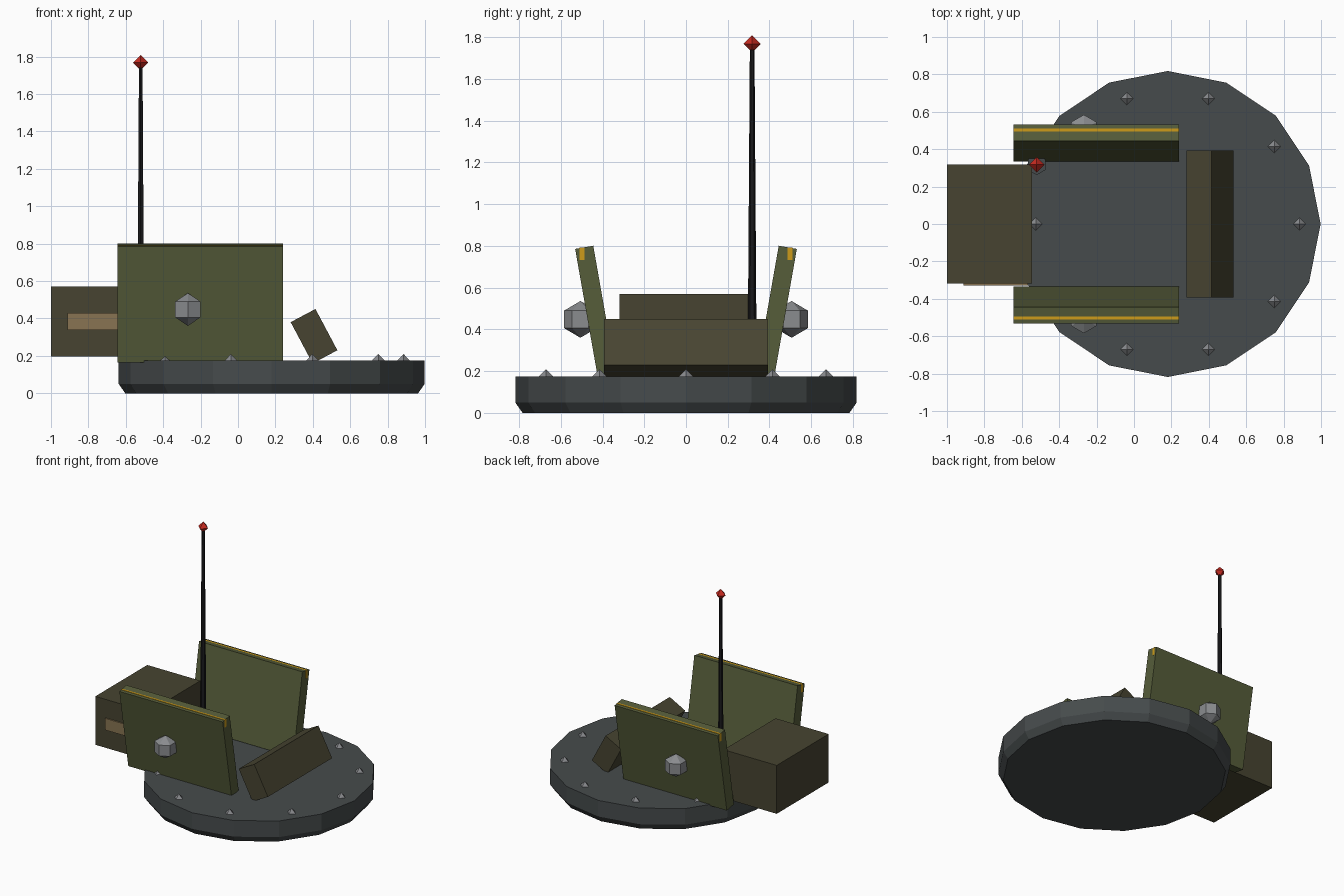
import bpy, bmesh, math
from mathutils import Matrix

if "Cube" in bpy.data.objects:
    bpy.data.objects.remove(bpy.data.objects["Cube"])


def material(name, rgb):
    """Flat colour given as sRGB 0-255, stored as linear."""
    m = bpy.data.materials.new(name)
    m.diffuse_color = [((c / 255 + 0.055) / 1.055) ** 2.4 for c in rgb] + [1]
    m.use_nodes = True
    m.node_tree.nodes["Principled BSDF"].inputs["Base Color"].default_value = m.diffuse_color
    return m


STEEL = material("dark_steel", (70, 75, 76))
OLIVE = material("olive_armour", (86, 93, 58))
DRAB = material("brown_drab", (71, 68, 49))
TAN = material("tan_strap", (136, 116, 82))
BOLT = material("bolt_grey", (138, 140, 143))
BLACK = material("antenna_black", (26, 26, 28))
RED = material("beacon_red", (200, 42, 32))
YELLOW = material("stripe_yellow", (205, 155, 25))


def finish(bm, name, mat, loc, rot_axis="X", angle=0):
    bmesh.ops.recalc_face_normals(bm, faces=bm.faces)
    me = bpy.data.meshes.new(name)
    bm.to_mesh(me)
    bm.free()
    me.materials.append(mat)
    ob = bpy.data.objects.new(name, me)
    ob.matrix_world = Matrix.Translation(loc) @ Matrix.Rotation(angle, 4, rot_axis)
    bpy.context.collection.objects.link(ob)
    return ob


def box(name, mat, loc, size, rot_axis="X", angle=0):
    bm = bmesh.new()
    bmesh.ops.create_cube(bm, size=1)
    bmesh.ops.scale(bm, vec=size, verts=bm.verts)
    return finish(bm, name, mat, loc, rot_axis, angle)


def lathe(name, mat, loc, profile, sides):
    """Revolve (radius, z) points; a zero radius closes to a tip. First corner lies on +y."""
    bm = bmesh.new()
    rings = []
    for r, z in profile:
        n = sides if r else 1
        rings.append([bm.verts.new((r * math.sin(2 * math.pi * i / sides),
                                    r * math.cos(2 * math.pi * i / sides), z)) for i in range(n)])
    for a, b in zip(rings, rings[1:]):
        for i in range(sides):
            j = (i + 1) % sides
            quad = [a[i % len(a)], a[j % len(a)], b[j % len(b)], b[i % len(b)]]
            bm.faces.new(list(dict.fromkeys(quad)))
    for ring in (rings[0], rings[-1]):
        if len(ring) > 1:
            bm.faces.new(ring)
    return finish(bm, name, mat, loc)


# Round turret ring with chamfered underside
CX, DECK = 0.18, 0.175
lathe("turret_ring", STEEL, (CX, 0, 0), [(0.783, 0), (0.818, 0.05), (0.818, DECK)], 16)

# Ten rim studs
for i in range(10):
    a = math.radians(36 * i)
    lathe(f"rim_stud_{i}", BOLT, (CX + 0.705 * math.cos(a), 0.705 * math.sin(a), DECK),
          [(0, -0.035), (0.034, 0), (0, 0.035)], 4)

# Side armour: outward-leaning plates, edge stripes and pivot bolts
for side, s in (("left", 1), ("right", -1)):
    box(f"{side}_armour_plate", OLIVE, (-0.2025, s * 0.433, 0.483),
        (0.885, 0.088, 0.63), "X", math.radians(-10 * s))
    box(f"{side}_edge_stripe", YELLOW, (-0.2025, s * 0.498, 0.762),
        (0.886, 0.024, 0.06))
    lathe(f"{side}_pivot_bolt", BOLT, (-0.268, s * 0.506, 0.448),
          [(0, -0.088), (0.078, -0.042), (0.078, 0.042), (0, 0.088)], 6)

# Rear stowage box with strap on its front side
box("stowage_box", DRAB, (-0.7725, 0, 0.383), (0.455, 0.636, 0.375))
box("stowage_strap", TAN, (-0.738, -0.32, 0.383), (0.345, 0.016, 0.09))

# Tilted front shield block
box("front_block", DRAB, (0.4065, 0, 0.305), (0.15, 0.786, 0.25), "Y", math.radians(-28))

# Antenna: socket, tapered whip, beacon
AX, AY = -0.52, 0.317
lathe("antenna_socket", STEEL, (AX, AY, DECK), [(0.055, -0.02), (0.055, 0.09)], 6)
lathe("antenna_whip", BLACK, (AX, AY, DECK), [(0.022, 0), (0.011, 1.59)], 6)
lathe("antenna_beacon", RED, (AX, AY, 1.768), [(0, -0.041), (0.041, 0), (0, 0.041)], 4)
